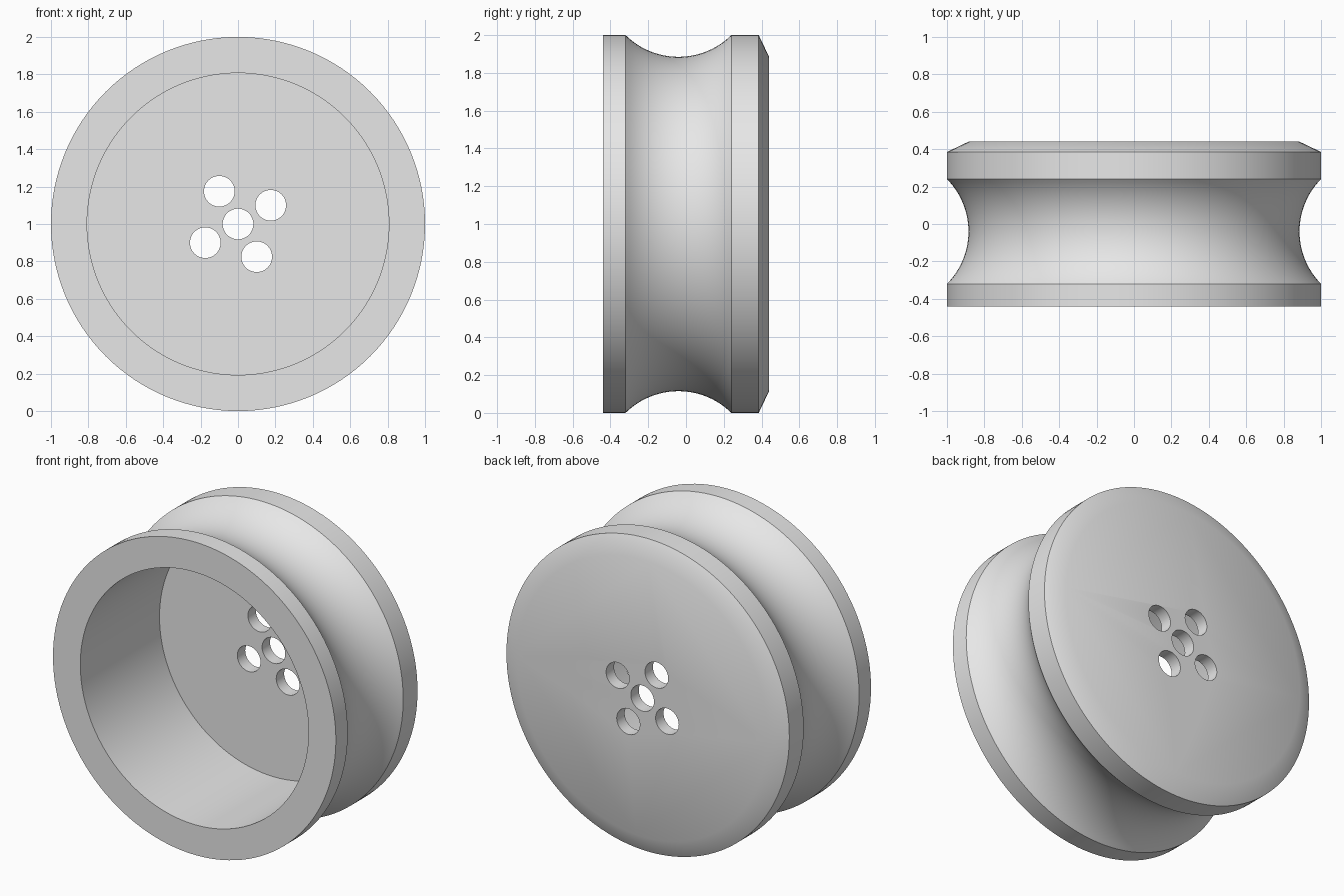
import bpy, bmesh, math
from mathutils import Matrix

if "Cube" in bpy.data.objects:
    bpy.data.objects.remove(bpy.data.objects["Cube"])

SEGMENTS = 128
GREY = bpy.data.materials.new("light grey")
GREY.diffuse_color = (0.8, 0.8, 0.8, 1)
GREY.use_nodes = True
GREY.node_tree.nodes["Principled BSDF"].inputs["Base Color"].default_value = GREY.diffuse_color


def add_object(name, bm):
    bmesh.ops.recalc_face_normals(bm, faces=bm.faces)
    mesh = bpy.data.meshes.new(name)
    bm.to_mesh(mesh)
    bm.free()
    mesh.materials.append(GREY)
    obj = bpy.data.objects.new(name, mesh)
    bpy.context.collection.objects.link(obj)
    return obj


def lathe(name, profile):
    """Turn (radius, y) points about the wheel axle, closing both ends."""
    bm = bmesh.new()
    rings = []
    for r, y in profile:
        angles = [2 * math.pi * i / SEGMENTS for i in range(SEGMENTS)]
        rings.append([bm.verts.new((r * math.cos(a), y, 1 + r * math.sin(a))) for a in angles])
    for a, b in zip(rings, rings[1:]):
        for i in range(SEGMENTS):
            j = (i + 1) % SEGMENTS
            bm.faces.new((a[i], a[j], b[j], b[i]))
    bm.faces.new(rings[0])
    bm.faces.new(rings[-1])
    return add_object(name, bm)


# Rim groove: circular arc sunk into the tread
half, sag, mid = 0.28, 0.115, -0.04
radius = (half ** 2 + sag ** 2) / (2 * sag)
sweep = math.asin(half / radius)
groove = []
for i in range(25):
    t = sweep * (i / 12 - 1)
    groove.append((1 - sag + radius * (1 - math.cos(t)), mid + radius * math.sin(t)))

# Cup-shaped wheel: recess floor, recess wall, front rim, groove, chamfered back
wheel = lathe("grooved_wheel", [(0.807, 0.36), (0.807, -0.44), (1, -0.44)] + groove
              + [(1, 0.385), (0.885, 0.44)])

# Axle hole and four bolt holes through the back plate
bm = bmesh.new()
for x, z in [(0, 0), (-0.1, 0.175), (0.175, 0.1), (0.1, -0.175), (-0.175, -0.1)]:
    place = Matrix.Translation((x, 0.4, 1 + z)) @ Matrix.Rotation(math.pi / 2, 4, 'X')
    bmesh.ops.create_cone(bm, cap_ends=True, segments=48, radius1=0.082,
                          radius2=0.082, depth=0.4, matrix=place)
cutter = add_object("hole_cutter", bm)
cutter.hide_render = True

bpy.context.view_layer.objects.active = wheel
wheel.select_set(True)
cut = wheel.modifiers.new("holes", 'BOOLEAN')
cut.operation = 'DIFFERENCE'
cut.solver = 'EXACT'
cut.object = cutter
bpy.ops.object.modifier_apply(modifier=cut.name)
bpy.data.objects.remove(cutter)

# Smooth curved surfaces, crisp rims
bpy.ops.object.shade_smooth_by_angle(angle=math.radians(30))
